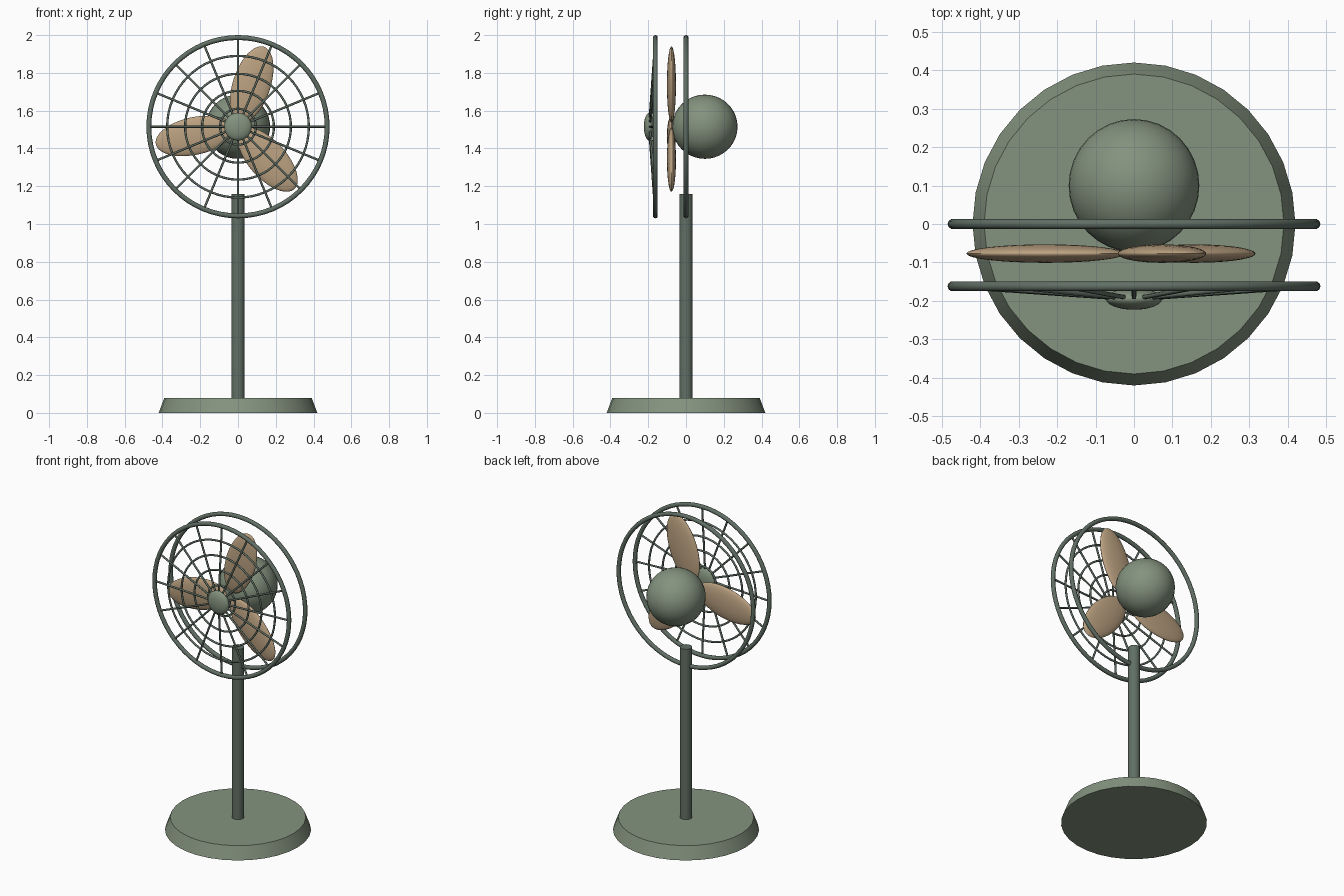
import bpy, math
from mathutils import Vector, Matrix

if "Cube" in bpy.data.objects:
    bpy.data.objects.remove(bpy.data.objects["Cube"])

CZ = 1.515          # height of the fan axis
FRONT_Y = -0.162    # plane of the front ring


def material(name, rgb):
    m = bpy.data.materials.new(name)
    m.diffuse_color = (*rgb, 1)
    m.use_nodes = True
    m.node_tree.nodes["Principled BSDF"].inputs["Base Color"].default_value = m.diffuse_color
    return m


green = material("sage_green", (0.23, 0.29, 0.21))
dark = material("dark_green", (0.12, 0.16, 0.13))
tan = material("tan", (0.50, 0.36, 0.22))


def finish(name, mat, angle=40):
    ob = bpy.context.object
    ob.name = name
    ob.data.materials.append(mat)
    bpy.ops.object.transform_apply(location=False, rotation=False, scale=True)
    bpy.ops.object.shade_smooth_by_angle(angle=math.radians(angle))
    return ob


def ball(name, loc, scale, mat, rot=(0, 0, 0)):
    bpy.ops.mesh.primitive_uv_sphere_add(segments=32, ring_count=20, radius=1, location=loc, rotation=rot)
    bpy.context.object.scale = scale
    return finish(name, mat)


def ring(name, radius, wire, y, mat):
    bpy.ops.mesh.primitive_torus_add(major_radius=radius, minor_radius=wire, major_segments=64,
                                     minor_segments=10, location=(0, y, CZ), rotation=(math.pi / 2, 0, 0))
    return finish(name, mat, 60)


def rod(name, a, b, radius, mat, sides=8):
    a, b = Vector(a), Vector(b)
    d = b - a
    bpy.ops.mesh.primitive_cylinder_add(vertices=sides, radius=radius, depth=d.length, location=(a + b) / 2,
                                        rotation=d.to_track_quat('Z', 'Y').to_euler())
    return finish(name, mat, 60)


# Stand
bpy.ops.mesh.primitive_cone_add(vertices=32, radius1=0.42, radius2=0.39, depth=0.08, location=(0, 0, 0.04))
finish("base", green)
rod("pole", (0, 0, 0.06), (0, 0, 1.16), 0.035, dark, 20)

# Motor housing
ball("motor", (0, 0.1, CZ), (0.17, 0.173, 0.17), green)

# Blades
for i in range(3):
    a = math.radians(72 + 120 * i)
    ball(f"blade_{i + 1}", (0.235 * math.cos(a), -0.077, CZ + 0.235 * math.sin(a)),
         (0.21, 0.024, 0.1), tan, (0, -a, 0))

# Cage rings
ring("back_ring", 0.472, 0.013, 0, dark)
ring("front_ring", 0.472, 0.013, FRONT_Y, dark)
for i, r in enumerate((0.095, 0.19, 0.28, 0.375)):
    ring(f"grille_ring_{i + 1}", r, 0.006, FRONT_Y - 0.003, dark)

# Cage spokes and centre cap
for i in range(16):
    a = math.tau * i / 16
    c, s = math.cos(a), math.sin(a)
    rod(f"spoke_{i + 1}", (0.03 * c, -0.193, CZ + 0.03 * s), (0.47 * c, FRONT_Y, CZ + 0.47 * s), 0.006, dark)
ball("grille_cap", (0, -0.195, CZ), (0.073, 0.028, 0.073), green)
